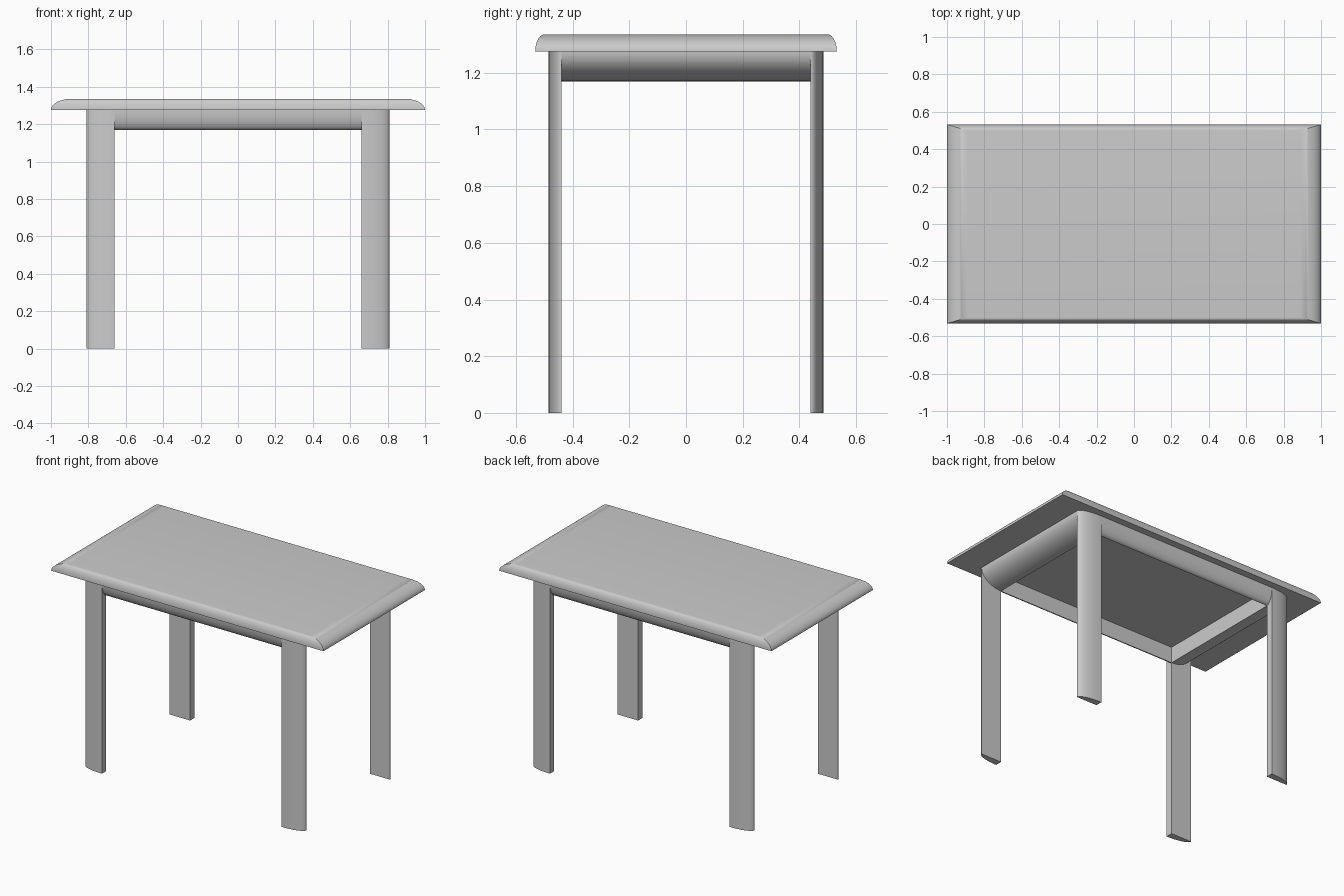
import bpy, bmesh, math
from mathutils import Vector

if "Cube" in bpy.data.objects:
    bpy.data.objects.remove(bpy.data.objects["Cube"])

STEPS = 16
TOP_Z, UNDER_Z, APRON_Z = 1.336, 1.275, 1.17   # top, underside, apron bottom
XI, XO = 0.66, 0.81                            # leg inner / outer x
YI, YO = 0.44, 0.485                           # leg inner / outer y
ARC = [(math.cos(a), math.sin(a)) for a in
       (math.pi / 2 * i / STEPS for i in range(STEPS + 1))]


def finish(name, bm):
    bmesh.ops.recalc_face_normals(bm, faces=bm.faces)
    mesh = bpy.data.meshes.new(name)
    bm.to_mesh(mesh)
    bm.free()
    obj = bpy.data.objects.new(name, mesh)
    bpy.context.collection.objects.link(obj)
    bpy.ops.object.select_all(action='DESELECT')
    obj.select_set(True)
    bpy.context.view_layer.objects.active = obj
    bpy.ops.object.shade_smooth_by_angle(angle=math.radians(30))


def quarter_round(name, corner, u, v, along):
    """Bar with a quarter-ellipse section: square corner, two radii, length."""
    corner, u, v, along = map(Vector, (corner, u, v, along))
    bm = bmesh.new()
    pts = [corner] + [corner + u * c + v * s for c, s in ARC]
    face = bm.faces.new([bm.verts.new(p) for p in pts])
    ext = bmesh.ops.extrude_face_region(bm, geom=[face], use_keep_orig=True)
    moved = [g for g in ext['geom'] if isinstance(g, bmesh.types.BMVert)]
    bmesh.ops.translate(bm, verts=moved, vec=along)
    finish(name, bm)


# Tabletop: stacked rectangles following an elliptical, mitred edge
bm = bmesh.new()
rings = []
for c, s in ARC:
    x, y = 1.0 - 0.11 * (1 - c), 0.532 - 0.033 * (1 - c)
    z = UNDER_Z + (TOP_Z - UNDER_Z) * s
    rings.append([bm.verts.new((sx * x, sy * y, z))
                  for sx, sy in ((-1, -1), (1, -1), (1, 1), (-1, 1))])
for a, b in zip(rings, rings[1:]):
    for i in range(4):
        j = (i + 1) % 4
        bm.faces.new((a[i], a[j], b[j], b[i]))
bm.faces.new(rings[0][::-1])
bm.faces.new(rings[-1])
finish("tabletop", bm)

# Legs: rounded towards the outer corner
for sx, xname in ((-1, "left"), (1, "right")):
    for sy, yname in ((-1, "front"), (1, "back")):
        quarter_round(f"{yname}_{xname}_leg", (sx * XI, sy * YI, 0),
                      (sx * (XO - XI), 0, 0), (0, sy * (YO - YI), 0),
                      (0, 0, UNDER_Z))

# Aprons: flat inside, rounded outside and below
drop = (0, 0, APRON_Z - UNDER_Z)
for s, name in ((-1, "front"), (1, "back")):
    quarter_round(f"{name}_apron", (-XI, s * YI, UNDER_Z),
                  (0, s * (YO - YI), 0), drop, (2 * XI, 0, 0))
for s, name in ((-1, "left"), (1, "right")):
    quarter_round(f"{name}_apron", (s * XI, -YI, UNDER_Z),
                  (s * (XO - XI), 0, 0), drop, (0, 2 * YI, 0))
